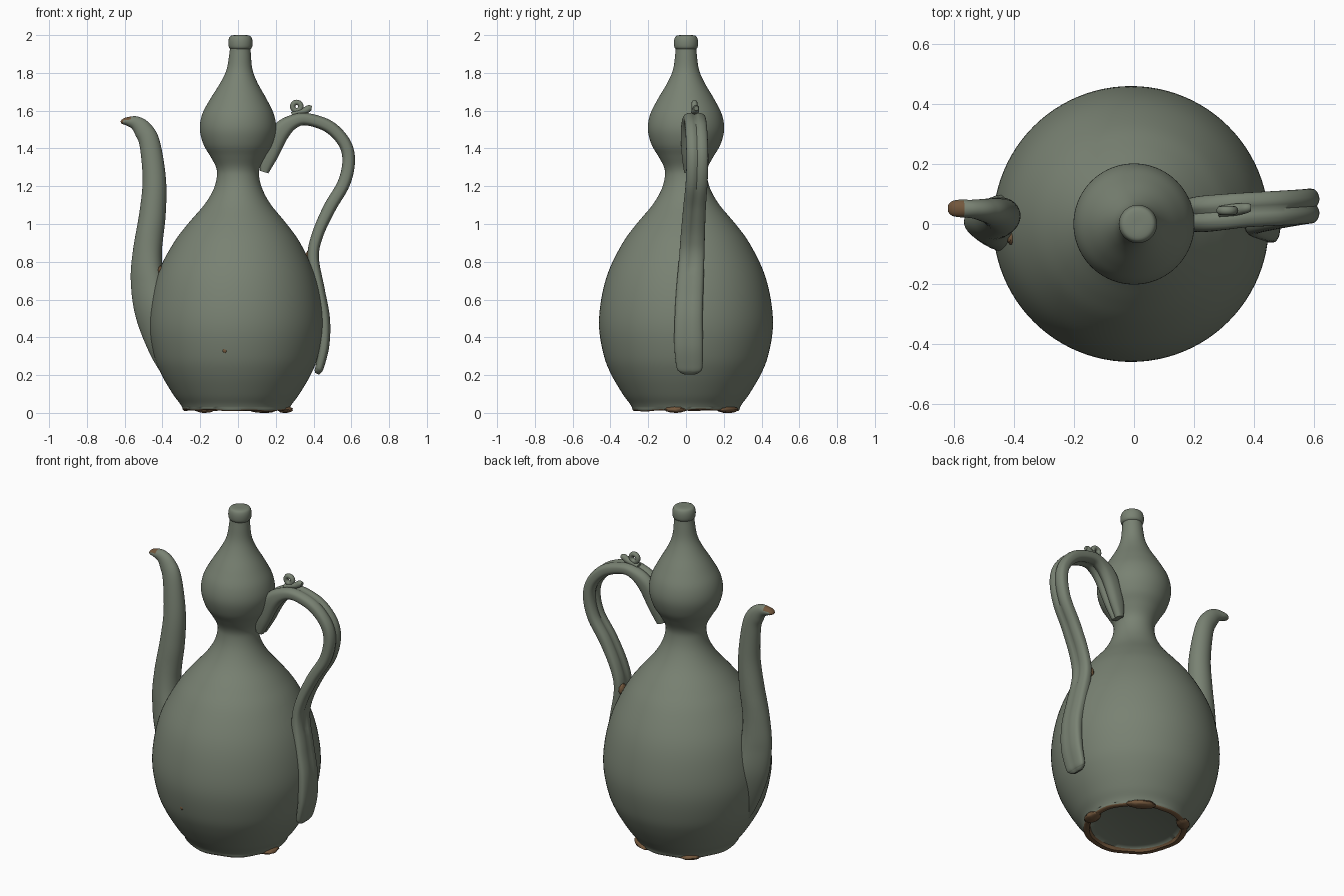
import bpy, bmesh, math, random
from mathutils import Vector

if "Cube" in bpy.data.objects:
    bpy.data.objects.remove(bpy.data.objects["Cube"])

random.seed(4)


def material(name, rgb):
    m = bpy.data.materials.new(name)
    m.diffuse_color = (*rgb, 1)
    m.use_nodes = True
    m.node_tree.nodes["Principled BSDF"].inputs["Base Color"].default_value = m.diffuse_color
    return m


GLAZE = material("grey green glaze", (0.19, 0.222, 0.170))
CLAY = material("bare brown clay", (0.17, 0.095, 0.045))


def spline(keys, steps):
    """Smooth curve through tuples of any length (Catmull-Rom)."""
    out = []
    for i in range(len(keys) - 1):
        p0, p1 = keys[max(i - 1, 0)], keys[i]
        p2, p3 = keys[i + 1], keys[min(i + 2, len(keys) - 1)]
        for s in range(steps):
            t = s / steps
            out.append(tuple(0.5 * (2 * b + (c - a) * t + (2 * a - 5 * b + 4 * c - d) * t * t
                                    + (3 * b - a - 3 * c + d) * t ** 3)
                             for a, b, c, d in zip(p0, p1, p2, p3)))
    return out + [tuple(keys[-1])]


def finish(name, bm, rule=None, angle=50, mats=(GLAZE, CLAY)):
    bmesh.ops.recalc_face_normals(bm, faces=bm.faces)
    bm.normal_update()
    for f in bm.faces:
        if rule and rule(f.calc_center_median(), f.normal):
            f.material_index = 1
    me = bpy.data.meshes.new(name)
    bm.to_mesh(me)
    bm.free()
    for m in mats:
        me.materials.append(m)
    ob = bpy.data.objects.new(name, me)
    bpy.context.collection.objects.link(ob)
    bpy.ops.object.select_all(action='DESELECT')
    ob.select_set(True)
    bpy.context.view_layer.objects.active = ob
    bpy.ops.object.shade_smooth_by_angle(angle=math.radians(angle))
    return ob


def skin(name, rings, rule=None):
    """Bridge closed rings of points, cap both ends, shade smooth."""
    bm = bmesh.new()
    loops = [[bm.verts.new(p) for p in ring] for ring in rings]
    n = len(loops[0])
    for a, b in zip(loops, loops[1:]):
        for i in range(n):
            j = (i + 1) % n
            bm.faces.new((a[i], a[j], b[j], b[i]))
    bm.faces.new(loops[0][::-1])
    bm.faces.new(loops[-1])
    return finish(name, bm, rule)


def lathe(name, profile, rule=None, n=96, wobble=None):
    rings = []
    for r, z, cx in profile:
        ring = []
        for i in range(n):
            a = 2 * math.pi * i / n
            dz = wobble(a, z) if wobble else 0
            ring.append((cx + r * math.cos(a), r * math.sin(a), z + dz))
        rings.append(ring)
    return skin(name, rings, rule)


def sweep(name, keys, section, steps=8, rule=None):
    """Sweep a section along x, y, z, in-plane half size, y half size."""
    pts = spline(keys, steps)
    rings = []
    for i, p in enumerate(pts):
        a, b = pts[max(i - 1, 0)], pts[min(i + 1, len(pts) - 1)]
        t = Vector((b[0] - a[0], 0, b[2] - a[2])).normalized()
        nrm = Vector((-t.z, 0, t.x))
        c = Vector(p[:3])
        rings.append([c + nrm * (u * p[3]) + Vector((0, v * p[4], 0)) for u, v in section(p[2])])
    return skin(name, rings, rule)


def round_section(z, n=32):
    return [(math.cos(2 * math.pi * i / n), math.sin(2 * math.pi * i / n)) for i in range(n)]


def spout_section(z):
    """Round above, widening toward the body near the root."""
    k = 0.3 * min(1, max(0, (0.95 - z) / 0.25))
    return [(u, v * (1 - k * u)) for u, v in round_section(z)]


def strap_section(z, n=40):
    """Rounded strap with a groove down both broad sides."""
    out = []
    for i in range(n):
        a = 2 * math.pi * i / n
        c, s = math.cos(a), math.sin(a)
        v = math.copysign(abs(s) ** 0.8, s)
        u = math.copysign(abs(c) ** 0.7, c)
        groove = 0.28 if z > 0.75 else 0.12
        out.append((u * (1 - groove * math.exp(-(v / 0.22) ** 2)), v))
    return out


# Double gourd body with foot ring and hollow base
def foot_wobble(a, z):
    return 0.005 * math.sin(5 * a) * math.sin(3 * a + 1) if z < 0.03 else 0


def bare_foot(c, n):
    return c.z < 0.03 and n.z < -0.3 and 0.247 < math.hypot(c.x + .01, c.y) < 0.28


outline = [(0.285, 0.028, -.01), (0.298, 0.05, -.01), (0.335, 0.1, -.01), (0.394, 0.2, -.01),
           (0.434, 0.3, -.01), (0.46, 0.45, -.01), (0.449, 0.6, -.01), (0.41, 0.75, -.01),
           (0.335, 0.9, -.006), (0.262, 1.0, -.004), (0.178, 1.1, -.002), (0.131, 1.18, 0),
           (0.112, 1.25, 0), (0.116, 1.3, 0), (0.147, 1.36, 0), (0.182, 1.42, 0), (0.202, 1.5, 0),
           (0.19, 1.58, 0), (0.15, 1.66, 0.002), (0.097, 1.75, 0.005), (0.068, 1.82, 0.008),
           (0.057, 1.9, 0.011), (0.054, 1.94, 0.012)]
foot = [(0.02, 0.04, -.01), (0.22, 0.038, -.01), (0.245, 0.03, -.01), (0.252, 0.014, -.01),
        (0.275, 0.012, -.01), (0.283, 0.018, -.01)]
lathe("body", foot + spline(outline, 5), bare_foot, wobble=foot_wobble)

# Stopper cap
cap = [(0.052, 1.925, .013), (0.061, 1.935, .013), (0.064, 1.955, .013), (0.062, 1.978, .013),
       (0.053, 1.995, .013), (0.03, 2.0, .013), (0.005, 2.0, .013)]
lathe("cap", spline(cap, 3), n=48)

# Spout, broad at the root and curled to a slanted tip with a bare mouth
spout = [(-.34, .0, .18, .04, .04), (-.385, .0, .33, .082, .075), (-.442, .003, .53, .102, .095),
         (-.478, .006, .7, .09, .08), (-.48, .012, .85, .077, .07), (-.453, .022, 1.05, .07, .066),
         (-.443, .03, 1.23, .062, .058), (-.466, .04, 1.42, .055, .046), (-.5, .046, 1.495, .05, .038),
         (-.54, .05, 1.533, .038, .031), (-.585, .052, 1.543, .023, .029), (-.608, .052, 1.541, .015, .024),
         (-.62, .052, 1.538, .006, .012)]
sweep("spout", spout, spout_section,
      rule=lambda c, n: c.x < -0.608 or (c.x < -0.565 and n.z > 0.5))

# Handle strap from the upper bulb down to the belly
handle = [(.138, .026, 1.275, .025, .036), (.165, .028, 1.36, .046, .05), (.225, .033, 1.487, .052, .06),
          (.3, .04, 1.545, .038, .06), (.375, .047, 1.553, .034, .058), (.485, .053, 1.513, .035, .058),
          (.563, .058, 1.43, .035, .058), (.586, .06, 1.335, .035, .058), (.56, .056, 1.215, .035, .058),
          (.485, .045, 1.085, .035, .06), (.42, .036, .94, .032, .064), (.398, .03, .82, .032, .067),
          (.425, .02, .65, .036, .072), (.454, .014, .5, .034, .074), (.455, .014, .36, .03, .076),
          (.434, .018, .25, .024, .07), (.424, .02, .222, .02, .058), (.417, .02, .208, .012, .035)]
sweep("handle", handle, strap_section)


# Small loop and curl on top of the handle
rings = []
for i in range(25):
    a = 2 * math.pi * i / 24
    d = Vector((math.cos(a), 0, math.sin(a)))
    rings.append([Vector((.311, .045, 1.622)) + d * (0.022 + 0.014 * u) + Vector((0, 0.015 * v, 0))
                  for u, v in round_section(0, 12)])
skin("handle_loop", rings)
sweep("handle_curl", [(.285, .042, 1.578, .014, .018), (.33, .047, 1.592, .018, .02),
                      (.355, .05, 1.6, .018, .019), (.376, .053, 1.612, .018, .017),
                      (.39, .054, 1.612, .012, .012)], round_section, 4)


# Rough clay chips: foot patches, joint spots and a pinhole on the belly
def chip(name, loc, size, turn=0):
    bm = bmesh.new()
    bmesh.ops.create_icosphere(bm, subdivisions=3, radius=1)
    c, s = math.cos(turn), math.sin(turn)
    for v in bm.verts:
        k = random.uniform(0.9, 1.06)
        x, y, z = (v.co[i] * size[i] * k for i in range(3))
        v.co = Vector(loc) + Vector((x * c - y * s, x * s + y * c, z))
    finish(name, bm, mats=(CLAY,))


for i, (deg, depth, width) in enumerate(((57, .037, .085), (-12, .04, .06), (128, .035, .06))):
    a = math.radians(deg)
    chip(f"foot_chip_{i}", (-.01 + .265 * math.cos(a), .265 * math.sin(a), .018), (depth, width, .018), a)
chip("spout_joint_spot", (-.41, -.045, .755), (.014, .024, .025))
chip("handle_joint_spot", (.374, .07, .825), (.018, .028, .034))
chip("belly_pinhole", (-.07, -.434, .33), (.012, .006, .012))
